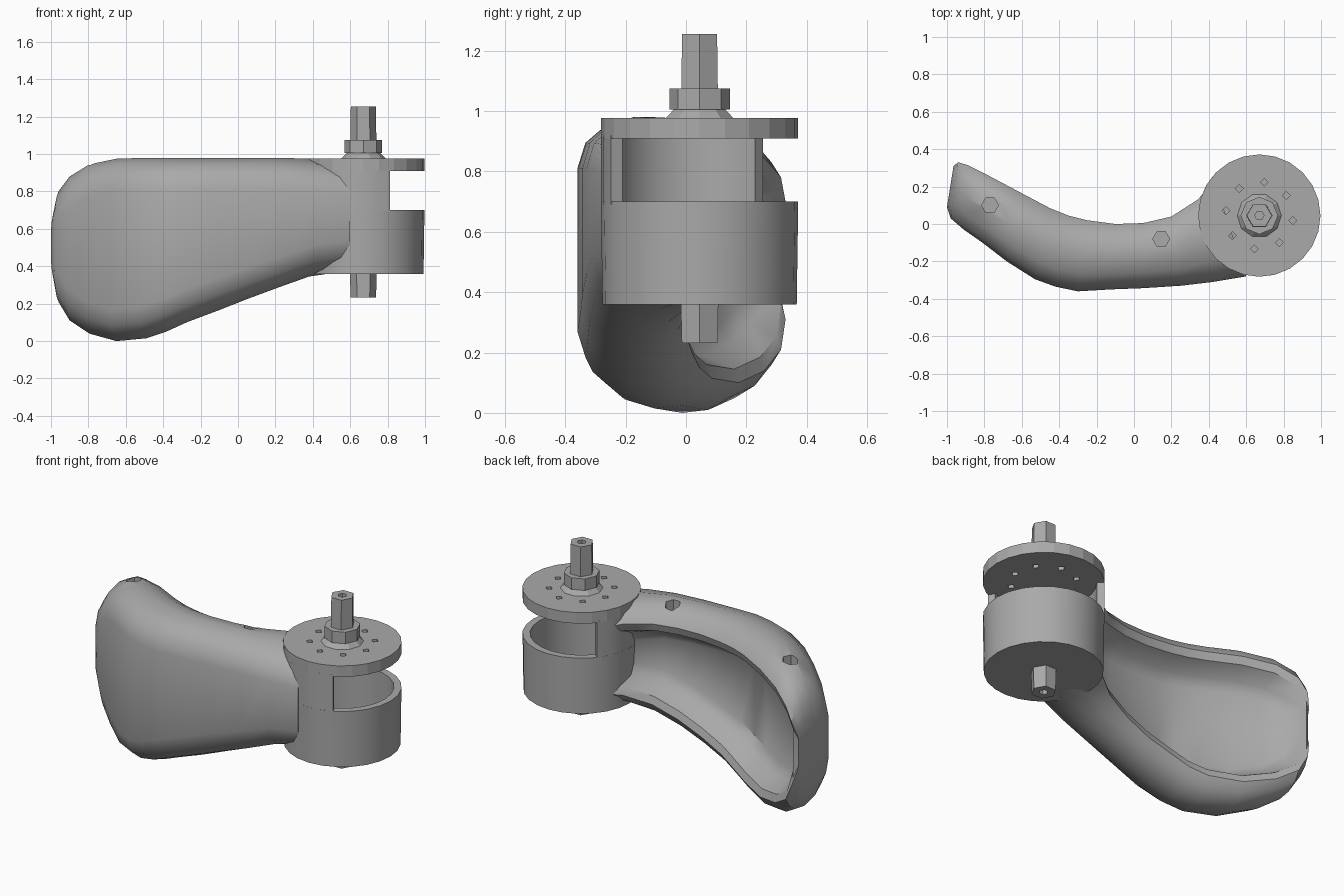
import bpy, bmesh, math
from math import sin, cos, radians, tau

cube = bpy.data.objects.get("Cube")
if cube:
    bpy.data.objects.remove(cube, do_unlink=True)

grey = bpy.data.materials.new("mid grey")
grey.use_nodes = True
tint = (0.4, 0.4, 0.4, 1)
grey.diffuse_color = tint
grey.node_tree.nodes["Principled BSDF"].inputs["Base Color"].default_value = tint

PIVOT = (0.67, 0.045)


def finish(name, bm, smooth=None):
    bmesh.ops.remove_doubles(bm, verts=bm.verts, dist=0.0001)
    bmesh.ops.recalc_face_normals(bm, faces=bm.faces)
    mesh = bpy.data.meshes.new(name)
    bm.to_mesh(mesh)
    bm.free()
    mesh.materials.append(grey)
    obj = bpy.data.objects.new(name, mesh)
    bpy.context.collection.objects.link(obj)
    if smooth:
        bpy.ops.object.select_all(action='DESELECT')
        obj.select_set(True)
        bpy.context.view_layer.objects.active = obj
        bpy.ops.object.shade_smooth_by_angle(angle=radians(smooth))
    return obj


def skin(bm, rings, wrap):
    """Bridge equal closed loops of points, with end caps unless wrapped."""
    loops = [[bm.verts.new(p) for p in ring] for ring in rings]
    n = len(loops[0])
    pairs = list(zip(loops, loops[1:]))
    if wrap:
        pairs.append((loops[-1], loops[0]))
    for a, b in pairs:
        for i in range(n):
            j = (i + 1) % n
            bm.faces.new((a[i], a[j], b[j], b[i]))
    if not wrap:
        bm.faces.new(loops[0])
        bm.faces.new(loops[-1])


def lathe(name, profile, sides, start=0, sweep=360, smooth=None):
    """Turn a closed (radius, height) profile about the pivot axis."""
    full = sweep == 360
    bm = bmesh.new()
    rings = []
    for i in range(sides if full else sides + 1):
        t = radians(start + sweep * i / sides)
        rings.append([(PIVOT[0] + r * cos(t), PIVOT[1] + r * sin(t), z)
                      for r, z in profile])
    skin(bm, rings, full)
    return finish(name, bm, smooth)


def cutter(name, spots, radius, sides, z0, z1):
    """Upright prisms used for drilling."""
    bm = bmesh.new()
    for x, y in spots:
        rings = [[(x + radius * cos(tau * i / sides), y + radius * sin(tau * i / sides), z)
                  for i in range(sides)] for z in (z0, z1)]
        skin(bm, rings, False)
    obj = finish(name, bm)
    obj.hide_render = True
    return obj


def drill(target, tool):
    mod = target.modifiers.new("cut", 'BOOLEAN')
    mod.operation = 'DIFFERENCE'
    mod.solver = 'EXACT'
    mod.object = tool
    bpy.context.view_layer.objects.active = target
    bpy.ops.object.modifier_apply(modifier=mod.name)
    bpy.data.objects.remove(tool, do_unlink=True)


# Curved paddle: back point, front point, bottom, top, recess depth
stations = [
    ((-.965, .31), (-1, .09), .34, .68, .03),
    ((-.94, .33), (-.98, .03), .21, .80, .05),
    ((-.89, .315), (-.91, -.03), .11, .88, .40),
    ((-.78, .26), (-.81, -.10), .04, .945, .42),
    ((-.62, .175), (-.68, -.20), .0, .975, .42),
    ((-.45, .085), (-.53, -.295), .015, .98, .42),
    ((-.35, .045), (-.42, -.335), .05, .98, .42),
    ((-.25, .02), (-.30, -.36), .10, .98, .42),
    ((-.10, .0), (-.13, -.35), .16, .98, .42),
    ((.05, .005), (.05, -.343), .225, .98, .42),
    ((.20, .04), (.25, -.33), .29, .98, .40),
    ((.34, .13), (.42, -.31), .345, .975, .28),
    ((.43, .23), (.60, -.28), .365, .96, .03),
]
# Outer half section from the front to the lip: (depth share, drop from the edge)
half = [(1, .17), (.93, .085), (.76, .03), (.5, 0), (.27, .01), (.09, .05),
        (0, .10), (.04, .145)]
rings = []
for back, front, z0, z1, recess in stations:
    k = min(1, (z1 - z0) / .56)
    side = half + [(max(recess * .75, .045), .19), (max(recess, .05), .25)]
    section = [(a, z1 - d * k) for a, d in side]
    section += [(a, z0 + d * k) for a, d in reversed(side)]
    rings.append([(back[0] + (front[0] - back[0]) * a,
                   back[1] + (front[1] - back[1]) * a, z) for a, z in section])
bm = bmesh.new()
skin(bm, rings, False)
paddle = finish("curved_paddle", bm)
drill(paddle, cutter("cup_cutter", [PIVOT], .30, 24, .41, .93))
drill(paddle, cutter("screw_cutter", [(-.77, .10), (.145, -.08)], .045, 6, .82, 1.1))
bpy.ops.object.select_all(action='DESELECT')
paddle.select_set(True)
bpy.context.view_layer.objects.active = paddle
bpy.ops.object.shade_smooth_by_angle(angle=radians(35))

# Hinge cup, and the wall that joins it to the top plate
lathe("hinge_cup", [(0, .36), (.322, .36), (.327, .70), (.285, .70), (.285, .41), (0, .41)],
      24, smooth=30)
lathe("hinge_wall", [(.285, .69), (.326, .69), (.326, .92), (.285, .92)],
      12, start=140, sweep=156, smooth=30)

# Top plate with a ring of small holes
plate = lathe("top_plate", [(0, .91), (.327, .91), (.327, .977), (0, .977)], 24)
spots = [(PIVOT[0] + .18 * cos(tau * (i + .45) / 8 - .5),
          PIVOT[1] + .18 * sin(tau * (i + .45) / 8 - .5)) for i in range(8)]
drill(plate, cutter("ring_cutter", spots, .021, 4, .85, 1.05))

# Flange, collar and hexagonal pins
lathe("flange", [(0, .97), (.125, .97), (.085, 1.01), (0, 1.01)], 10)
lathe("collar", [(0, 1.005), (.1, 1.005), (.1, 1.075), (0, 1.075)], 8)
lathe("upper_pin", [(0, 1.06), (.07, 1.06), (.067, 1.255), (.025, 1.255), (.025, 1.18), (0, 1.18)], 6)
lathe("lower_pin", [(0, .37), (.072, .37), (.068, .232), (.025, .232), (.025, .29), (0, .29)], 6)
